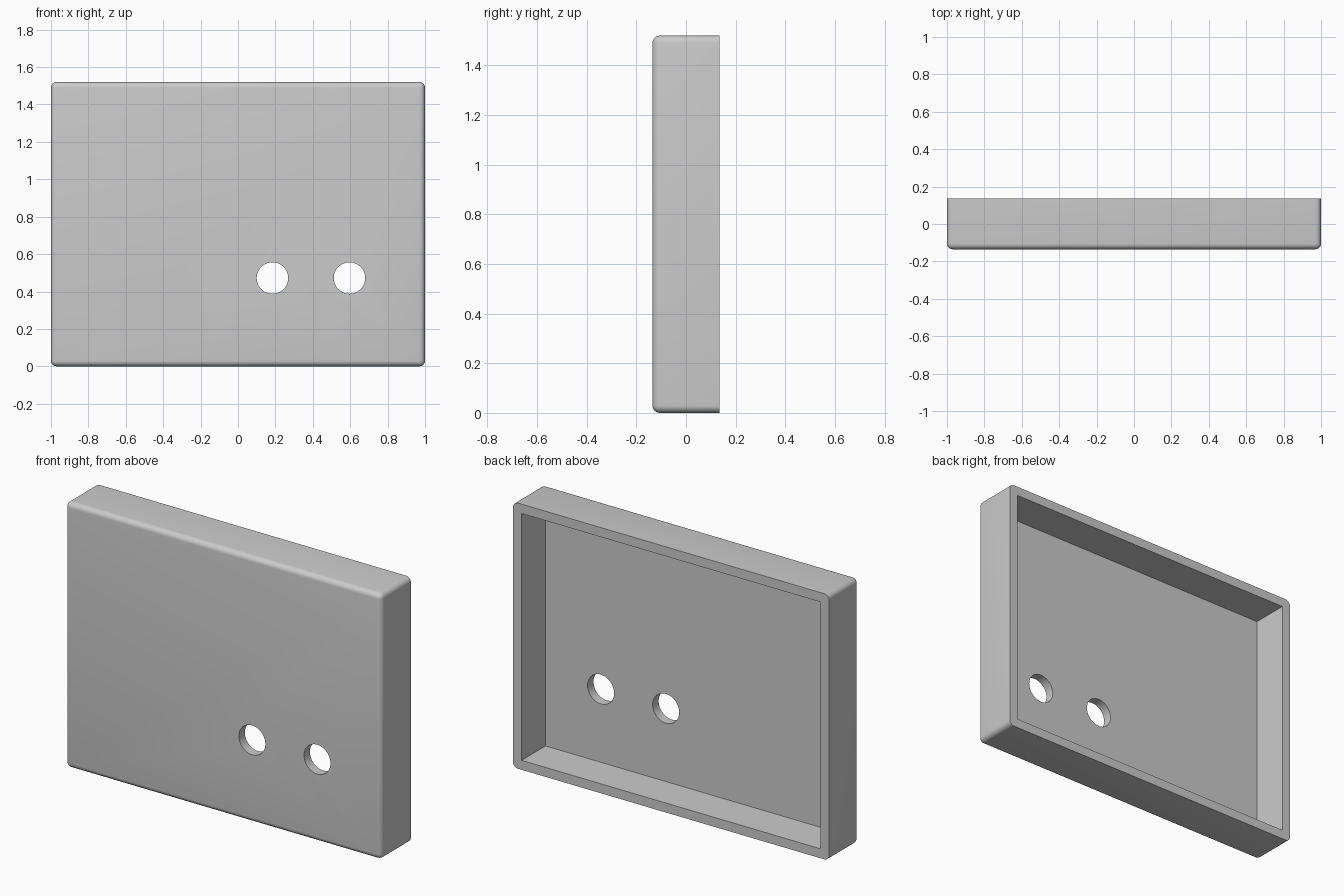
import bpy
import bmesh
import math
from mathutils import Matrix, Vector

if "Cube" in bpy.data.objects:
    bpy.data.objects.remove(bpy.data.objects["Cube"], do_unlink=True)

WIDTH, DEPTH, HEIGHT = 2.0, 0.27, 1.52
WALL, ROUNDING = 0.054, 0.03
HOLE_RADIUS, HOLE_Z = 0.084, 0.472
HOLE_XS = (0.184, 0.596)

grey = bpy.data.materials.new("light_grey")
grey.use_nodes = True
grey.diffuse_color = (0.6, 0.6, 0.6, 1)
grey.node_tree.nodes["Principled BSDF"].inputs["Base Color"].default_value = grey.diffuse_color


def make_object(name, bm):
    bmesh.ops.recalc_face_normals(bm, faces=bm.faces)
    mesh = bpy.data.meshes.new(name)
    bm.to_mesh(mesh)
    bm.free()
    mesh.materials.append(grey)
    obj = bpy.data.objects.new(name, mesh)
    bpy.context.collection.objects.link(obj)
    return obj


def box(size, centre):
    bm = bmesh.new()
    bmesh.ops.create_cube(bm, size=1, matrix=Matrix.Translation(centre) @ Matrix.Diagonal((*size, 1)))
    return bm


# Outer shell, rounded everywhere except around the open back
bm = box((WIDTH, DEPTH, HEIGHT), Vector((0, 0, HEIGHT / 2)))
rounded = [e for e in bm.edges if any(v.co.y < 0 for v in e.verts)]
bmesh.ops.bevel(bm, geom=rounded, offset=ROUNDING, offset_type='OFFSET',
                segments=6, profile=0.5, affect='EDGES')
cover = make_object("cover_shell", bm)

# Cavity open to the back
cutters = [make_object("cavity_cutter", box(
    (WIDTH - 2 * WALL, DEPTH, HEIGHT - 2 * WALL), Vector((0, WALL, HEIGHT / 2))))]

# Two round holes through the front plate
for x in HOLE_XS:
    bm = bmesh.new()
    bmesh.ops.create_cone(
        bm, cap_ends=True, segments=64, radius1=HOLE_RADIUS, radius2=HOLE_RADIUS, depth=DEPTH,
        matrix=Matrix.Translation((x, -DEPTH / 2, HOLE_Z)) @ Matrix.Rotation(math.pi / 2, 4, 'X'))
    cutters.append(make_object("hole_cutter", bm))

# Cut the shell, then discard the cutters
bpy.ops.object.select_all(action='DESELECT')
cover.select_set(True)
bpy.context.view_layer.objects.active = cover
for cutter in cutters:
    cutter.hide_render = True
    cut = cover.modifiers.new("cut", 'BOOLEAN')
    cut.operation = 'DIFFERENCE'
    cut.solver = 'EXACT'
    cut.object = cutter
    bpy.ops.object.modifier_apply(modifier=cut.name)
for cutter in cutters:
    bpy.data.objects.remove(cutter, do_unlink=True)

bpy.ops.object.shade_smooth_by_angle(angle=math.radians(30))
